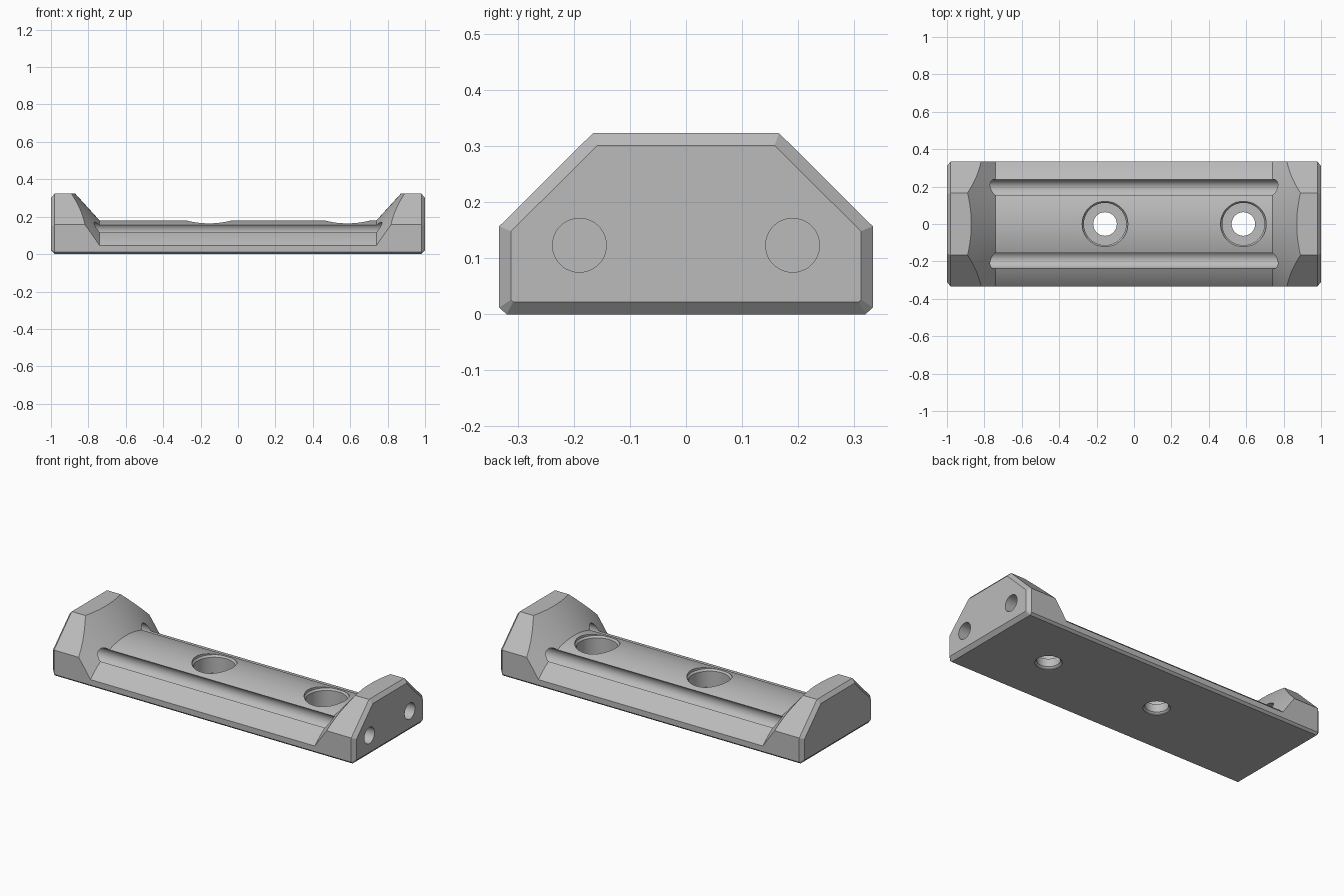
import bpy, math

if "Cube" in bpy.data.objects:
    bpy.data.objects.remove(bpy.data.objects["Cube"], do_unlink=True)

grey = bpy.data.materials.new("plain grey")
grey.use_nodes = True
grey.diffuse_color = (0.5, 0.5, 0.5, 1)
grey.node_tree.nodes["Principled BSDF"].inputs["Base Color"].default_value = (0.5, 0.5, 0.5, 1)


def loft(name, rings, closed=False):
    """Join rings of equal length with quads; cap the ends unless closed."""
    n, m = len(rings[0]), len(rings)
    verts = [p for ring in rings for p in ring]
    faces = []
    for i in range(m if closed else m - 1):
        for j in range(n):
            a, b = i * n, (i + 1) % m * n
            k = (j + 1) % n
            faces.append((a + j, a + k, b + k, b + j))
    if not closed:
        faces += [tuple(reversed(range(n))), tuple(range((m - 1) * n, m * n))]
    mesh = bpy.data.meshes.new(name)
    mesh.from_pydata(verts, [], faces)
    mesh.materials.append(grey)
    ob = bpy.data.objects.new(name, mesh)
    bpy.context.collection.objects.link(ob)
    bpy.ops.object.select_all(action="DESELECT")
    ob.select_set(True)
    bpy.context.view_layer.objects.active = ob
    bpy.ops.object.mode_set(mode="EDIT")
    bpy.ops.mesh.select_all(action="SELECT")
    bpy.ops.mesh.normals_make_consistent(inside=False)
    bpy.ops.object.mode_set(mode="OBJECT")
    return ob


def angles(n):
    return [2 * math.pi * i / n for i in range(n)]


def cut(target, cutter):
    bpy.context.view_layer.objects.active = target
    mod = target.modifiers.new("cut", "BOOLEAN")
    mod.operation, mod.solver, mod.object = "DIFFERENCE", "EXACT", cutter
    bpy.ops.object.modifier_apply(modifier=mod.name)
    bpy.data.objects.remove(cutter, do_unlink=True)


def section(x, half):
    return [(x, y, z) for y, z in half + [(-y, z) for y, z in reversed(half)]]


# Long bar with a trapezoid top and chamfered ends
outer = [(0.32, 0), (0.333, 0.012), (0.333, 0.157), (0.166, 0.323)]
inner = [(0.308, 0.022), (0.312, 0.026), (0.312, 0.148), (0.158, 0.301)]
base = loft("mounting_base", [section(-1, inner), section(-0.98, outer),
                              section(0.98, outer), section(1, inner)])

# Rounded saddle with conical end walls, cut by a ring turned around x
AXIS, R, H = -0.298, 0.478, 0.4
profile = [(-0.74, R), (0.74, R), (0.74 + 0.91 * H, R + H), (-0.74 - 0.91 * H, R + H)]
cut(base, loft("saddle_cutter", [[(x, r * math.sin(a), AXIS + r * math.cos(a)) for x, r in profile]
                                 for a in angles(240)], closed=True))

# Two rod channels, open at the right end and blind at the other
for side in (-1, 1):
    cut(base, loft("rod_cutter", [[(x, side * 0.19 + 0.048 * math.cos(a), 0.123 + 0.048 * math.sin(a))
                                   for a in angles(48)] for x in (-0.9, 1.1)]))

# Counterbored screw holes with chamfered rims
steps = [(-0.05, 0.072), (0.004, 0.072), (0.013, 0.063), (0.06, 0.063),
         (0.0601, 0.113), (0.155, 0.113), (0.166, 0.122), (0.4, 0.122)]
for x in (-0.155, 0.585):
    cut(base, loft("screw_cutter", [[(x + r * math.cos(a), r * math.sin(a), z)
                                     for a in angles(64)] for z, r in steps]))

bpy.ops.object.select_all(action="DESELECT")
base.select_set(True)
bpy.context.view_layer.objects.active = base
bpy.ops.object.shade_smooth_by_angle(angle=math.radians(25))
